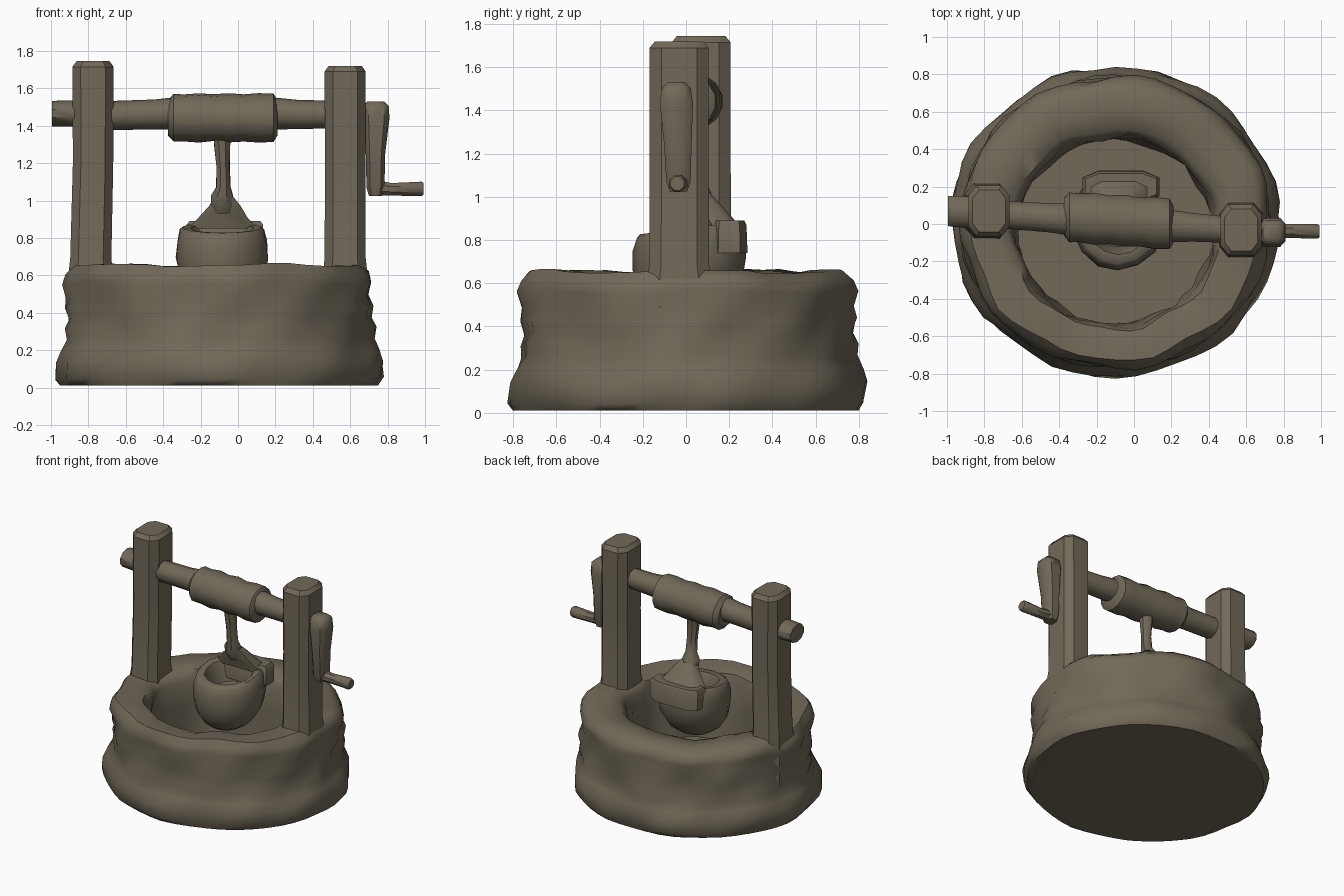
import bpy, bmesh, math, random
from mathutils import Vector

if "Cube" in bpy.data.objects:
    bpy.data.objects.remove(bpy.data.objects["Cube"])

random.seed(4)
mat = bpy.data.materials.new("weathered stone brown")
mat.diffuse_color = (0.165, 0.14, 0.098, 1)
mat.use_nodes = True
mat.node_tree.nodes["Principled BSDF"].inputs["Base Color"].default_value = mat.diffuse_color

X, Y, Z = Vector((1, 0, 0)), Vector((0, 1, 0)), Vector((0, 0, 1))


def finish(name, bm, angle=40):
    bmesh.ops.recalc_face_normals(bm, faces=bm.faces)
    me = bpy.data.meshes.new(name)
    bm.to_mesh(me)
    bm.free()
    me.materials.append(mat)
    ob = bpy.data.objects.new(name, me)
    bpy.context.collection.objects.link(ob)
    bpy.ops.object.select_all(action='DESELECT')
    ob.select_set(True)
    bpy.context.view_layer.objects.active = ob
    bpy.ops.object.shade_smooth_by_angle(angle=math.radians(angle))
    return ob


def circle(n):
    return [(math.cos(2 * math.pi * (i + .5) / n), math.sin(2 * math.pi * (i + .5) / n)) for i in range(n)]


CHAMFER = [(1, -.6), (1, .6), (.6, 1), (-.6, 1), (-1, .6), (-1, -.6), (-.6, -1), (.6, -1)]


def bridge(bm, rings):
    n = len(rings[0])
    for a, b in zip(rings, rings[1:]):
        for i in range(n):
            j = (i + 1) % n
            bm.faces.new((a[i], a[j], b[j], b[i]))


# Loft a section through stations (centre, half width u, half width v)
def loft(name, stations, u, v, section, jitter=0.0, angle=40):
    bm = bmesh.new()
    rings = []
    for c, hu, hv in stations:
        ring = []
        for p, q in section:
            k = 1 + random.uniform(-jitter, jitter)
            ring.append(bm.verts.new(Vector(c) + u * (p * hu * k) + v * (q * hv * k)))
        rings.append(ring)
    bridge(bm, rings)
    bm.faces.new(rings[0])
    bm.faces.new(rings[-1])
    return finish(name, bm, angle)


# Stone well wall: one lathed shell with lumpy sides and a hollow middle
profile = [(.80, .01), (.825, .05), (.825, .14), (.80, .20), (.772, .26), (.778, .32), (.762, .37),
           (.778, .43), (.762, .49), (.78, .56), (.765, .61), (.725, .655), (.61, .65), (.535, .635),
           (.505, .58), (.50, .40), (.49, .15)]
N = 48
bm = bmesh.new()
rings = []
for k, (r, z) in enumerate(profile):
    ring = []
    inner = max(0, min(1, (k - 10) / 4))
    for i in range(N):
        a = 2 * math.pi * i / N
        bump = .008 * math.sin(7 * a + 9 * z) + .007 * math.sin(11 * a - 14 * z) + random.uniform(-.004, .004)
        rr = r + bump * (1.2 if k else .6)
        dz = .008 * math.sin(5 * a + 1) + random.uniform(-.005, .005) if 0 < k < 15 else 0
        ring.append(bm.verts.new((-.1 + 1.06 * rr * math.cos(a), .01 - .05 * inner + rr * math.sin(a), z + dz)))
    rings.append(ring)
bridge(bm, rings)
bm.faces.new(rings[0])
bm.faces.new(rings[-1])
finish("stone_wall", bm, 50)

# Two chamfered posts
for name, x, y, top in (("left_post", -.775, .07, 1.745), ("right_post", .573, -.032, 1.72)):
    lean = -.012 if x < 0 else 0
    loft(name, [((x + lean, y, .3), .118, .145), ((x + lean, y, .62), .118, .15),
                ((x + lean, y, .69), .11, .138), ((x, y, 1.2), .108, .137),
                ((x, y, top - .03), .11, .137), ((x, y, top), .088, .112)], X, Y, CHAMFER, 0, 35)


# Axle through both posts, with the rope drum in the middle
def axis_y(x):
    return .07 - .067 * (x + 1)


loft("axle", [((x, axis_y(x), z), hy, hz) for x, z, hy, hz in (
    (-.995, 1.465, .085, .068), (-.88, 1.465, .09, .07), (-.66, 1.455, .078, .078), (-.45, 1.46, .082, .08),
    (-.36, 1.465, .09, .085), (.2, 1.465, .09, .085), (.32, 1.46, .08, .078), (.46, 1.46, .075, .075),
    (.72, 1.46, .06, .06))], Y, Z, circle(10))
drum = [(-.375, .095), (-.345, .128)]
drum += [(-.29 + .08 * i, .133 if i % 2 else .125) for i in range(6)]
drum += [(.19, .13), (.21, .095)]
loft("rope_drum", [((x, axis_y(x) + .01, 1.442), r + .008, r) for x, r in drum], Y, Z, circle(14), .02)

# Crank: tapered arm and hand grip
loft("crank_arm", [((.735, -.035, 1.025), .035, .04), ((.735, -.035, 1.07), .048, .056),
                   ((.735, -.038, 1.25), .052, .064), ((.74, -.045, 1.44), .07, .077),
                   ((.74, -.045, 1.505), .066, .066), ((.735, -.045, 1.53), .045, .04)], X, Y, CHAMFER, 0, 45)
loft("crank_grip", [((.73, -.035, 1.07), .05, .045), ((.82, -.037, 1.06), .04, .036),
                    ((.98, -.04, 1.062), .042, .042), ((.993, -.04, 1.062), .034, .034)], Y, Z, circle(8))

# Rope, knot and the bail sloping back to the bucket rim
loft("rope", [((-.085, .03, 1.36), .05, .05), ((-.085, .03, 1.29), .046, .046), ((-.08, .035, 1.18), .038, .038),
              ((-.078, .045, 1.07), .042, .042), ((-.085, .06, 1.03), .062, .055),
              ((-.085, .07, .98), .062, .06), ((-.08, .09, .93), .05, .05)], X, Y, circle(8), .04)
loft("bucket_bail", [((-.075, .07, 1.02), .05, .04), ((-.07, .10, .97), .085, .055),
                     ((-.08, .14, .91), .13, .07), ((-.08, .18, .85), .19, .08)], X, Y, CHAMFER, 0, 45)

# Bucket: thick-walled pot, tilted so the back rim sits higher
pot = [(.11, .46), (.18, .51), (.235, .60), (.25, .69), (.245, .78), (.232, .84), (.215, .855),
       (.17, .85), (.15, .80), (.13, .70)]
bm = bmesh.new()
rings = []
for r, z in pot:
    ring = []
    for p, q in circle(14):
        k = r * (1 + random.uniform(-.02, .02))
        ring.append(bm.verts.new((-.085 + p * k, .015 + q * k * 1.06, z + .13 * q * k)))
    rings.append(ring)
bridge(bm, rings)
bm.faces.new(rings[0])
bm.faces.new(rings[-1])
finish("bucket", bm, 45)

# Raised lip on the back of the bucket
loft("bucket_lip", [((-.07, .20, .74), .20, .085), ((-.07, .20, .87), .205, .08),
                    ((-.07, .20, .89), .19, .07)], X, Y, CHAMFER, 0, 45)
